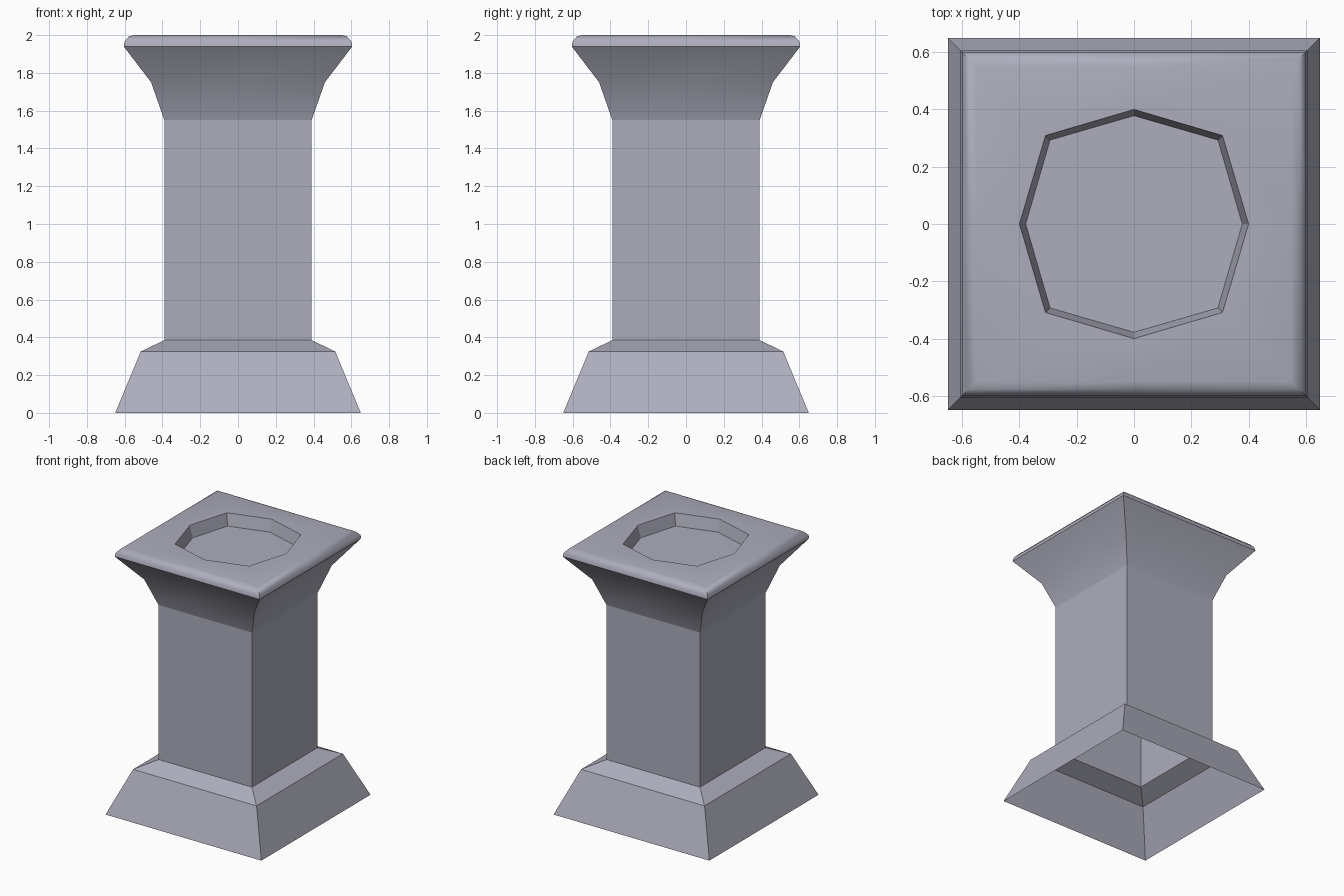
import bpy, bmesh, math

if "Cube" in bpy.data.objects:
    bpy.data.objects.remove(bpy.data.objects["Cube"])

stone = bpy.data.materials.new("lavender_grey_stone")
stone.diffuse_color = (0.42, 0.42, 0.51, 1.0)
stone.use_nodes = True
stone.node_tree.nodes["Principled BSDF"].inputs["Base Color"].default_value = stone.diffuse_color


def ring(bm, z, axis, diag, sides):
    """Square (4) or eight-point ring, counter-clockwise from the diagonal."""
    pts = []
    for i in range(sides):
        a = math.pi / 4 + 2 * math.pi * i / sides
        on_diag = sides == 4 or i % 2 == 0
        r = diag * math.sqrt(2) if on_diag else axis
        pts.append(bm.verts.new((r * math.cos(a), r * math.sin(a), z)))
    return pts


def loft(name, profile, sides=4, fill_end=False, smooth=0):
    """Skin a stack of rings given as (z, axis reach, corner reach)."""
    bm = bmesh.new()
    rings = [ring(bm, z, a, d, sides) for z, a, d in profile]
    for low, high in zip(rings, rings[1:]):
        for i in range(sides):
            j = (i + 1) % sides
            bm.faces.new((low[i], low[j], high[j], high[i]))
    if fill_end:
        bm.faces.new(rings[-1])
    bm.normal_update()
    # soft shading inside a part, sharp at creases
    for f in bm.faces:
        f.smooth = smooth > 0
    for e in bm.edges:
        e.smooth = e.calc_face_angle(0) < math.radians(smooth)
    mesh = bpy.data.meshes.new(name)
    bm.to_mesh(mesh)
    bm.free()
    mesh.materials.append(stone)
    obj = bpy.data.objects.new(name, mesh)
    bpy.context.collection.objects.link(obj)
    return obj


def square(*zr):
    return [(z, r, r) for z, r in zr]


# Hollow splayed foot, open underneath
loft("base", square((0, 0.65), (0.325, 0.515), (0.385, 0.39)))

# Plain square shaft
loft("shaft", square((0.385, 0.39), (1.55, 0.39)))

# Flared capital with rounded lip, closing in to the octagonal opening
loft("capital",
     square((1.55, 0.39), (1.75, 0.46), (1.94, 0.605), (1.967, 0.60),
            (1.993, 0.577), (2.0, 0.55)) + [(2.0, 0.40, 0.309)],
     sides=8, smooth=36)

# Shallow octagonal recess in the top
loft("top_recess", [(2.0, 0.40, 0.309), (1.91, 0.378, 0.293)],
     sides=8, fill_end=True)
